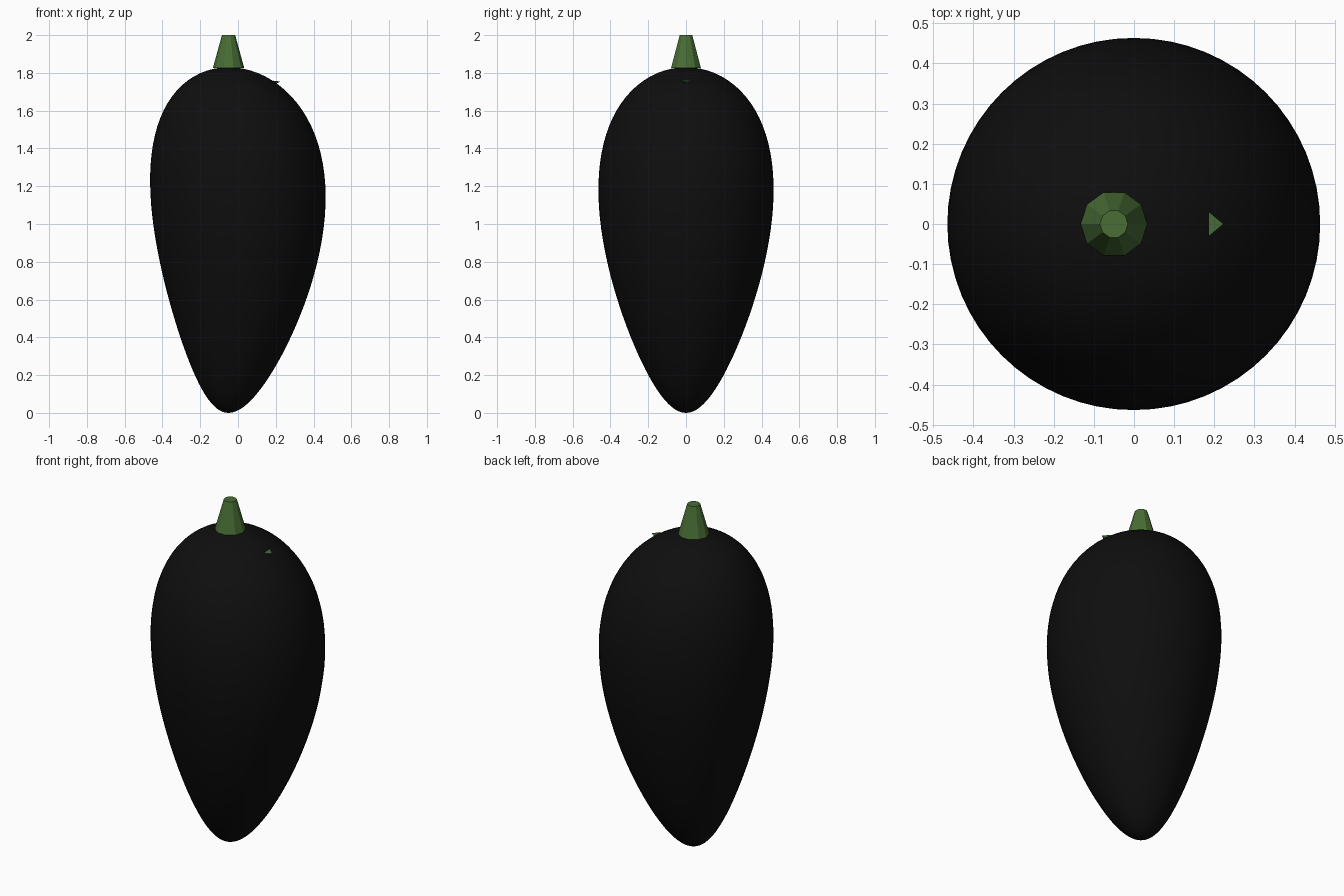
import bpy, bmesh, math
from mathutils import Matrix

cube = bpy.data.objects.get("Cube")
if cube:
    bpy.data.objects.remove(cube, do_unlink=True)


def material(name, color):
    m = bpy.data.materials.new(name)
    m.use_nodes = True
    m.diffuse_color = (*color, 1)
    m.node_tree.nodes["Principled BSDF"].inputs["Base Color"].default_value = (*color, 1)
    return m


def make_object(name, bm, mat, smooth=False):
    bmesh.ops.recalc_face_normals(bm, faces=bm.faces[:])
    for f in bm.faces:
        f.smooth = smooth
    mesh = bpy.data.meshes.new(name)
    bm.to_mesh(mesh)
    bm.free()
    mesh.materials.append(mat)
    obj = bpy.data.objects.new(name, mesh)
    bpy.context.collection.objects.link(obj)
    return obj


skin = material("black skin", (0.0045, 0.0045, 0.0045))
green = material("stem green", (0.065, 0.155, 0.035))

HALF = 0.915      # half the body height
RADIUS = 0.44
TAPER = 0.35
END_X = -0.05     # both ends of the body lie off centre
BOW = 0.054

# Body: a sphere, tapered towards the bottom and bowed sideways
bm = bmesh.new()
bmesh.ops.create_uvsphere(bm, u_segments=64, v_segments=48, radius=1)
for v in bm.verts:
    u = v.co.z
    width = RADIUS * (1 + TAPER * u)
    v.co.x = v.co.x * width + END_X + BOW * (1 - u * u)
    v.co.y *= width
    v.co.z = HALF * (1 + u)
make_object("body", bm, skin, smooth=True)

# Stem: faceted ten-sided cone with a flat top
bm = bmesh.new()
bmesh.ops.create_cone(bm, cap_ends=True, segments=10, radius1=0.083, radius2=0.035,
                      depth=0.174,
                      matrix=Matrix.Translation((END_X, 0, 1.913))
                      @ Matrix.Rotation(math.pi / 2, 4, "Z"))
make_object("stem", bm, green)

# Leaf tip: small flat-topped point just breaking through the skin
bm = bmesh.new()
left, right, tip, under = [bm.verts.new(p) for p in (
    (0.187, 0.03, 1.759), (0.187, -0.03, 1.759), (0.223, 0, 1.754), (0.187, 0, 1.735))]
for tri in ((left, right, tip), (left, under, tip), (right, under, tip), (left, right, under)):
    bm.faces.new(tri)
make_object("leaf_tip", bm, green)
